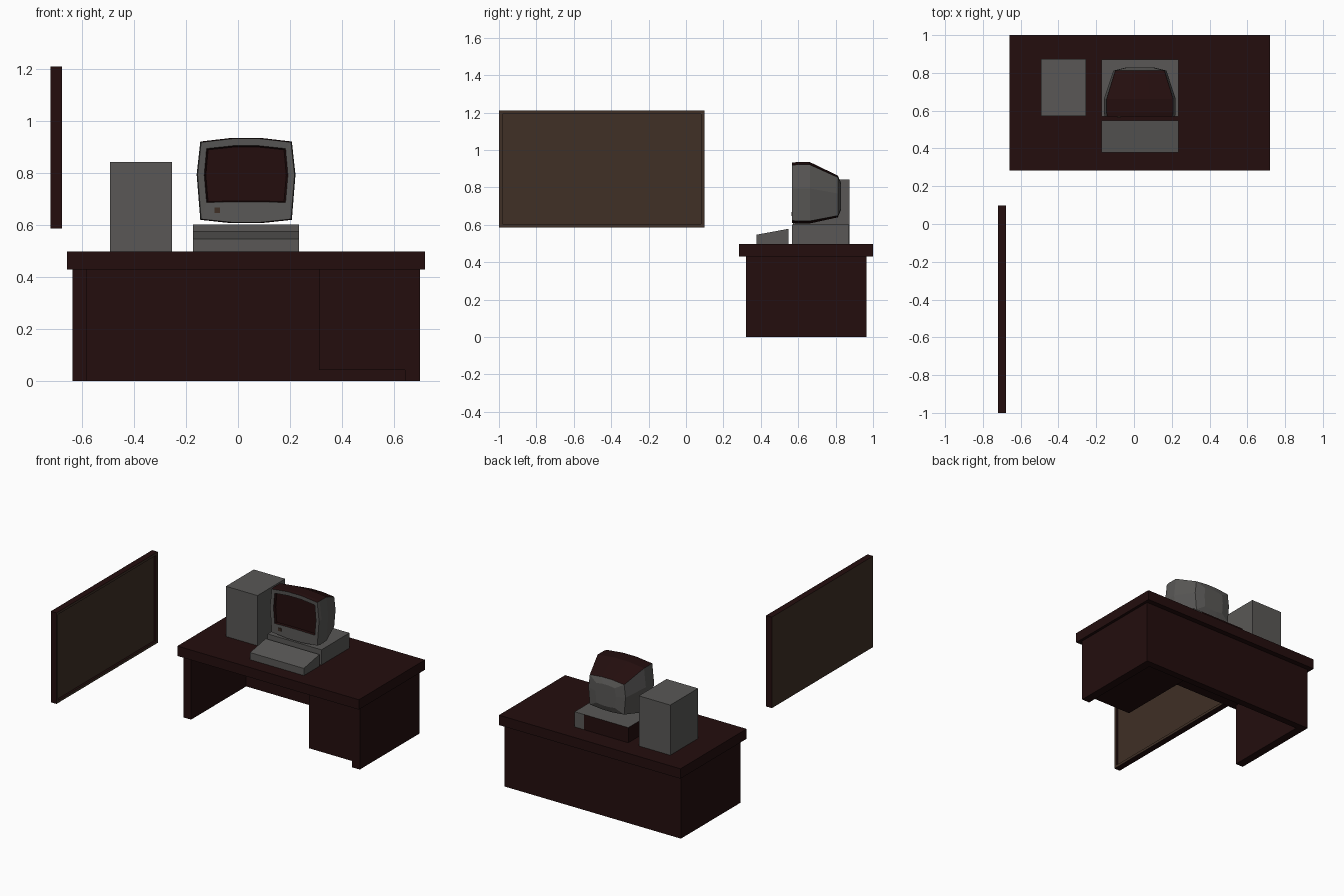
import bpy, bmesh

if "Cube" in bpy.data.objects:
    bpy.data.objects.remove(bpy.data.objects["Cube"])


def material(name, rgb):
    m = bpy.data.materials.new(name)
    m.diffuse_color = (*rgb, 1)
    m.use_nodes = True
    m.node_tree.nodes["Principled BSDF"].inputs["Base Color"].default_value = m.diffuse_color
    return m


wood = material("dark_red_wood", (0.017, 0.0042, 0.0042))
grey = material("case_grey", (0.100, 0.097, 0.093))
brown = material("board_brown", (0.050, 0.029, 0.019))


def finish(name, bm, mats):
    bmesh.ops.recalc_face_normals(bm, faces=bm.faces)
    me = bpy.data.meshes.new(name)
    bm.to_mesh(me)
    bm.free()
    for m in mats:
        me.materials.append(m)
    ob = bpy.data.objects.new(name, me)
    bpy.context.collection.objects.link(ob)
    return ob


def box_bm(x, y, z):
    bm = bmesh.new()
    bmesh.ops.create_cube(bm, size=1)
    for v in bm.verts:
        v.co = [r[0] if c < 0 else r[1] for c, r in zip(v.co, (x, y, z))]
    return bm


def box(name, x, y, z, mat):
    return finish(name, box_bm(x, y, z), [mat])


# Desk
box("desk_top", (-.658, .719), (.283, 1.0), (.43, .498), wood)
box("left_leg_panel", (-.637, -.58), (.32, .965), (0, .43), wood)
box("right_leg_panel", (.642, .70), (.32, .965), (0, .43), wood)
box("back_panel", (-.58, .642), (.917, .965), (0, .43), wood)
box("drawer_pedestal", (.312, .642), (.322, .917), (.042, .43), wood)

# Wall board: brown faces, wooden edges, recessed writing surface
bm = box_bm((-.72, -.677), (-1.0, .098), (.586, 1.21))
bm.normal_update()
for f in bm.faces:
    f.material_index = 1 if abs(f.normal.x) > .9 else 0
front = max(bm.faces, key=lambda f: f.calc_center_median().x)
bmesh.ops.inset_region(bm, faces=[front], thickness=.025)
walls = bmesh.ops.extrude_face_region(bm, geom=[front])
bm.faces.remove(front) if front.is_valid else None
for v in [g for g in walls["geom"] if isinstance(g, bmesh.types.BMVert)]:
    v.co.x -= .015
bm.normal_update()
for f in bm.faces:
    f.material_index = 1 if abs(f.normal.x) > .9 else 0
finish("wall_board", bm, [wood, brown])

# Tower and desktop case
box("tower_case", (-.492, -.253), (.572, .873), (.498, .842), grey)
bm = box_bm((-.173, .235), (.568, .872), (.498, .602))
geom = bm.verts[:] + bm.edges[:] + bm.faces[:]
bmesh.ops.bisect_plane(bm, geom=geom, plane_co=(.165, 0, 0), plane_no=(1, 0, 0))
bm.normal_update()
for f in bm.faces:
    c = f.calc_center_median()
    dark = f.normal.x < -.9 or (f.normal.y > .9 and c.x < .165)
    f.material_index = 1 if dark else 0
finish("desktop_case", bm, [grey, wood])

# Keyboard wedge
bm = box_bm((-.173, .235), (.378, .547), (.498, .578))
for v in bm.verts:
    if v.co.y < .4 and v.co.z > .55:
        v.co.z = .547
finish("keyboard", bm, [grey])

# Monitor: ten-sided rings joined from the screen glass to the bulging back
CX, CZ = .031, .772


def outline(half):
    return half + [(-x, z) for x, z in reversed(half)]


shell = outline([(.055, .163), (.176, .149), (.19, .022), (.176, -.152), (.055, -.165)])
glass = outline([(.05, .133), (.152, .122), (.161, .02), (.152, -.085), (.05, -.083)])
# profile, x scale, z scale, z offset, y
rings = [(glass, .96, .96, 0, .585), (glass, 1, 1, 0, .570), (shell, .98, .98, 0, .568),
         (shell, 1, 1, 0, .590), (shell, 1, 1, 0, .662), (shell, .74, .68, -.02, .812),
         (shell, .40, .45, -.02, .828)]
bm = bmesh.new()
loops = [[bm.verts.new((CX + x * sx, y, CZ + z * sz + dz)) for x, z in prof]
         for prof, sx, sz, dz, y in rings]
n = len(shell)
for k, (a, b) in enumerate(zip(loops, loops[1:])):
    for i in range(n):
        j = (i + 1) % n
        f = bm.faces.new((a[i], a[j], b[j], b[i]))
        f.normal_update()
        # glass rim and the top and bottom of the housing are dark
        top_or_bottom = 2 <= k <= 4 and abs(f.normal.z) > .6
        f.material_index = 1 if k == 0 or top_or_bottom else 0
bm.faces.new(loops[0]).material_index = 1
bm.faces.new(loops[-1])
finish("monitor", bm, [grey, wood])
box("power_button", (-.09, -.07), (.564, .572), (.647, .667), brown)
